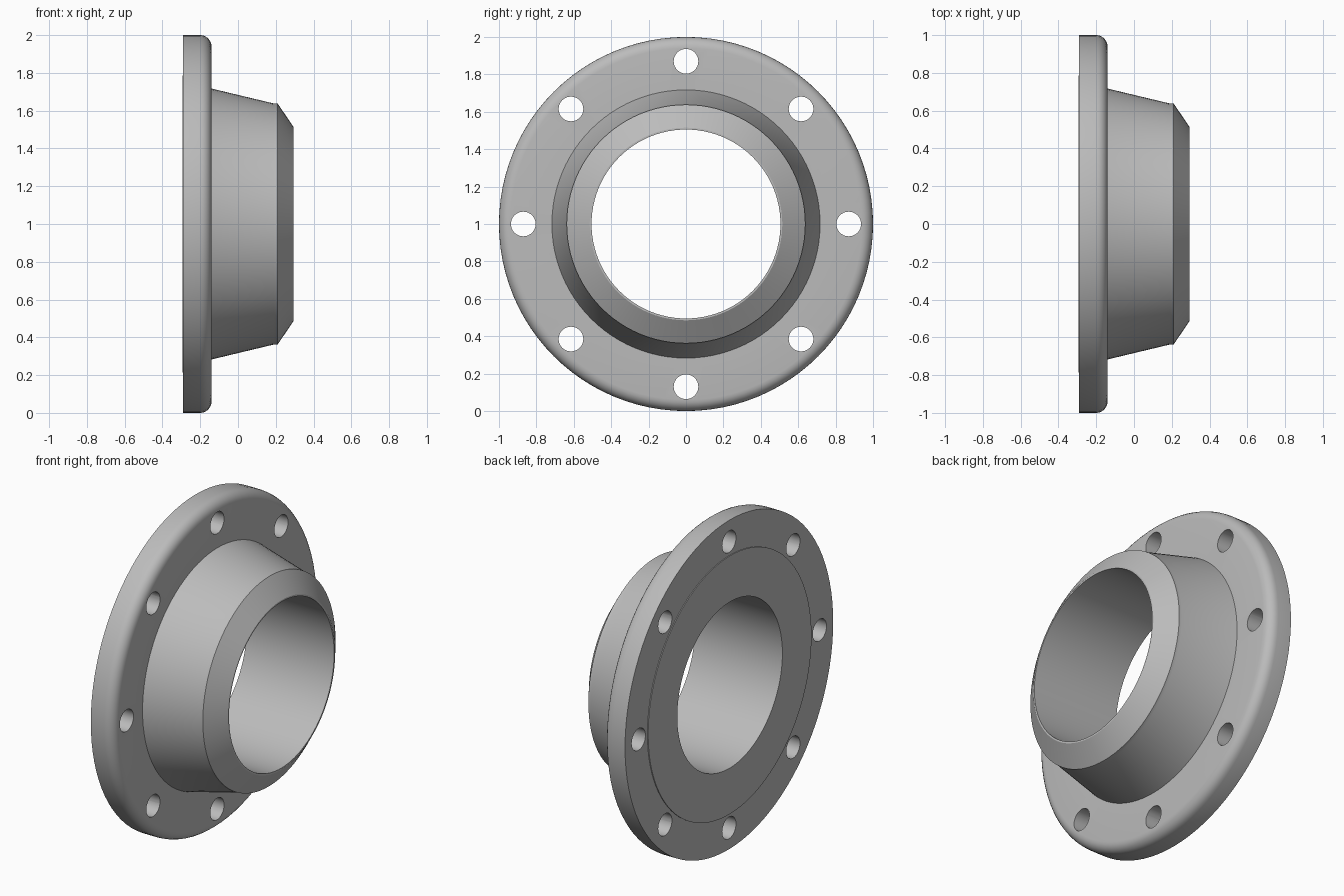
import bpy
import bmesh
from math import sin, cos, pi, radians
from mathutils import Matrix, Vector

cube = bpy.data.objects.get("Cube")
if cube:
    bpy.data.objects.remove(cube, do_unlink=True)

SIDES = 96
HOLES = 8
CENTRE = Vector((0, 0, 1))

steel = bpy.data.materials.new("plain_grey_steel")
steel.use_nodes = True
colour = (0.5, 0.5, 0.5, 1)
steel.diffuse_color = colour
steel.node_tree.nodes["Principled BSDF"].inputs["Base Color"].default_value = colour


def add_object(name, bm):
    bmesh.ops.recalc_face_normals(bm, faces=bm.faces)
    mesh = bpy.data.meshes.new(name)
    bm.to_mesh(mesh)
    bm.free()
    mesh.materials.append(steel)
    obj = bpy.data.objects.new(name, mesh)
    bpy.context.collection.objects.link(obj)
    return obj


def lathe(name, profile):
    """Turn a closed (x, radius) profile around the x axis."""
    bm = bmesh.new()
    rings = []
    for i in range(SIDES):
        a = 2 * pi * i / SIDES
        rings.append([bm.verts.new(CENTRE + Vector((x, r * sin(a), r * cos(a))))
                      for x, r in profile])
    n = len(profile)
    for i in range(SIDES):
        a, b = rings[i], rings[(i + 1) % SIDES]
        for j in range(n):
            k = (j + 1) % n
            bm.faces.new((a[j], a[k], b[k], b[j]))
    return add_object(name, bm)


# Flange body: raised face, rounded disc, tapered neck, bevelled end, bore
fillet = 0.06
rounded = [(-0.14 - fillet + fillet * sin(t), 1 - fillet + fillet * cos(t))
           for t in (radians(15 * i) for i in range(7))]
profile = ([(-0.295, 0.505), (-0.295, 0.785), (-0.29, 0.785), (-0.29, 1.0)]
           + rounded
           + [(-0.14, 0.717), (0.19, 0.638), (0.21, 0.638),
              (0.293, 0.515), (0.293, 0.505)])
flange = lathe("weld_neck_flange", profile)

# Bolt hole cutters on a circle
bm = bmesh.new()
for i in range(HOLES):
    a = 2 * pi * i / HOLES
    place = Matrix.Translation(CENTRE + Vector((-0.21, 0.87 * sin(a), 0.87 * cos(a))))
    bmesh.ops.create_cone(bm, cap_ends=True, segments=32, radius1=0.066,
                          radius2=0.066, depth=0.4,
                          matrix=place @ Matrix.Rotation(pi / 2, 4, "Y"))
cutter = add_object("bolt_hole_cutters", bm)
cutter.hide_render = True

cut = flange.modifiers.new("bolt_holes", "BOOLEAN")
cut.operation = "DIFFERENCE"
cut.solver = "EXACT"
cut.object = cutter

bpy.ops.object.select_all(action="DESELECT")
flange.select_set(True)
bpy.context.view_layer.objects.active = flange
bpy.ops.object.modifier_apply(modifier=cut.name)
bpy.data.objects.remove(cutter, do_unlink=True)

# Smooth turned surfaces, crisp machined edges
bpy.ops.object.shade_smooth_by_angle(angle=radians(25))
